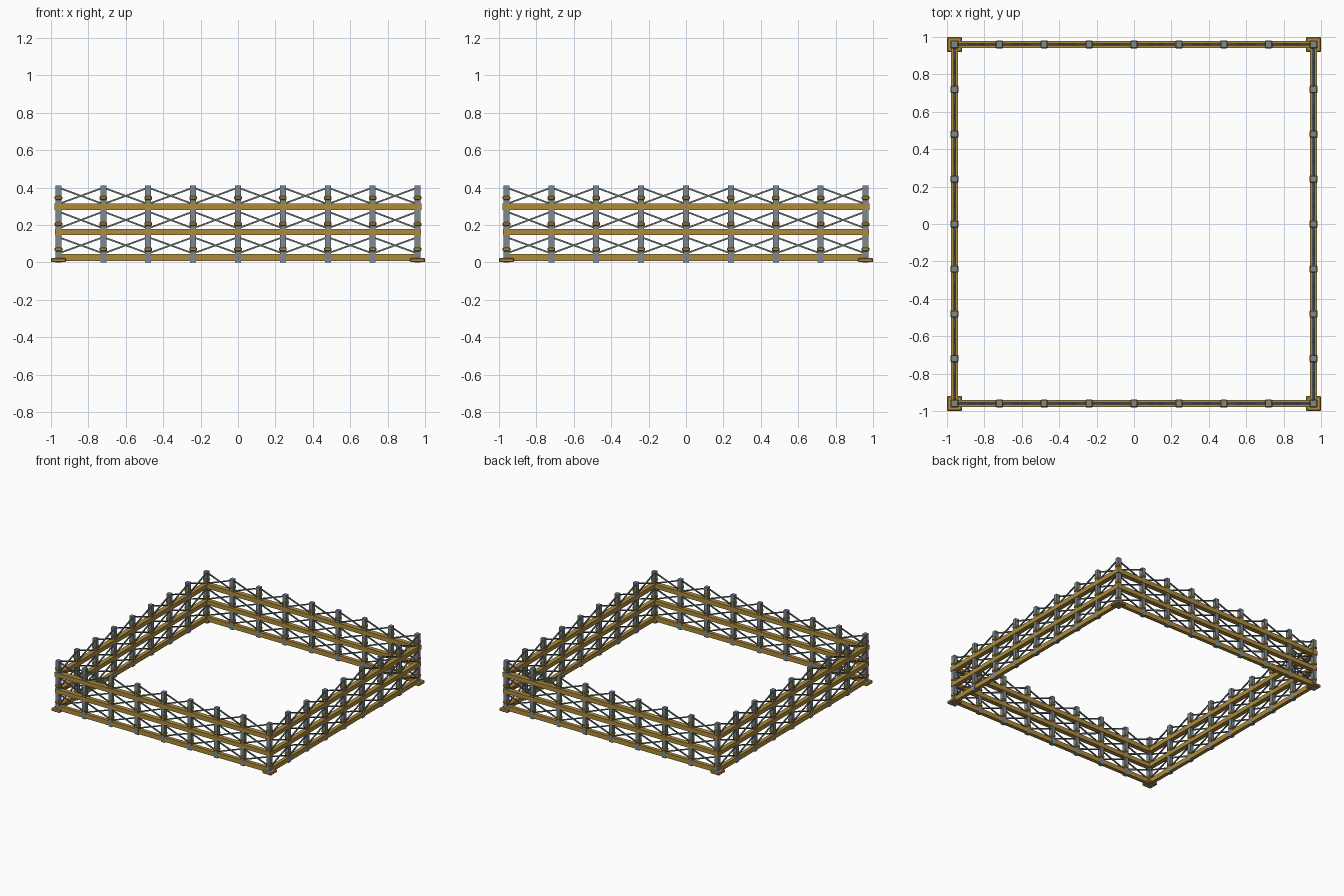
import bpy, bmesh, math
from mathutils import Matrix, Vector

if "Cube" in bpy.data.objects:
    bpy.data.objects.remove(bpy.data.objects["Cube"])


def material(name, rgb):
    m = bpy.data.materials.new(name)
    m.diffuse_color = (*rgb, 1)
    m.use_nodes = True
    m.node_tree.nodes["Principled BSDF"].inputs["Base Color"].default_value = m.diffuse_color
    return m


BRASS = material("brass", (0.43, 0.26, 0.045))
STEEL = material("steel", (0.20, 0.25, 0.275))
DARK = material("dark_steel", (0.14, 0.18, 0.19))

R = 0.96        # distance of each fence run from the centre
STEP = 0.24     # post spacing


def box(name, size, loc, mat, side=0, tilt=0.0, bevel=0.0):
    """Box in the front run's frame, turned about z onto one of four sides."""
    bm = bmesh.new()
    bmesh.ops.create_cube(bm, size=1)
    bmesh.ops.scale(bm, vec=Vector(size), verts=bm.verts)
    if bevel:
        bmesh.ops.bevel(bm, geom=bm.edges[:], offset=bevel, segments=1, affect='EDGES')
    m = (Matrix.Rotation(side * math.pi / 2, 4, 'Z') @ Matrix.Translation(loc)
         @ Matrix.Rotation(tilt, 4, 'Y'))
    bmesh.ops.transform(bm, matrix=m, verts=bm.verts)
    me = bpy.data.meshes.new(name)
    bm.to_mesh(me)
    bm.free()
    me.materials.append(mat)
    ob = bpy.data.objects.new(name, me)
    bpy.context.collection.objects.link(ob)
    return ob


for s in range(4):
    # square posts with brass collars; each side owns one corner post
    for i in range(8):
        x = -R + i * STEP
        box("post", (0.032, 0.032, 0.412), (x, -R, 0.206), STEEL, s)
        for z in (0.070, 0.205, 0.345):
            box("collar", (0.041, 0.041, 0.022), (x, -R, z), BRASS, s, bevel=0.005)
        # crossed braces in three tiers of each bay
        for lo, hi in ((0.048, 0.135), (0.182, 0.272), (0.312, 0.400)):
            dz = hi - lo
            length = math.hypot(STEP, dz)
            for sign in (-1, 1):
                box("brace", (length, 0.009, 0.009),
                    (x + STEP / 2, -R + sign * 0.004, (lo + hi) / 2),
                    DARK, s, tilt=sign * math.atan2(dz, STEP))
    # rails: the bottom one sits flush between posts, the others wrap them
    box("bottom_rail", (2 * R, 0.030, 0.038), (0, -R, 0.027), BRASS, s)
    box("middle_rail", (1.958, 0.037, 0.034), (0, -R, 0.163), BRASS, s)
    box("top_rail", (1.962, 0.039, 0.036), (0, -R, 0.298), BRASS, s)
    # corner foot plate
    box("foot_plate", (0.074, 0.074, 0.022), (-R, -R, 0.012), BRASS, s, bevel=0.004)

# bring the plates' outer edges to the full two-unit footprint
for ob in bpy.data.objects:
    if ob.name.startswith("foot_plate"):
        for v in ob.data.vertices:
            for k in (0, 1):
                c = math.copysign(R, v.co[k])
                v.co[k] = c + (v.co[k] - c) * (0.04 / 0.037)
